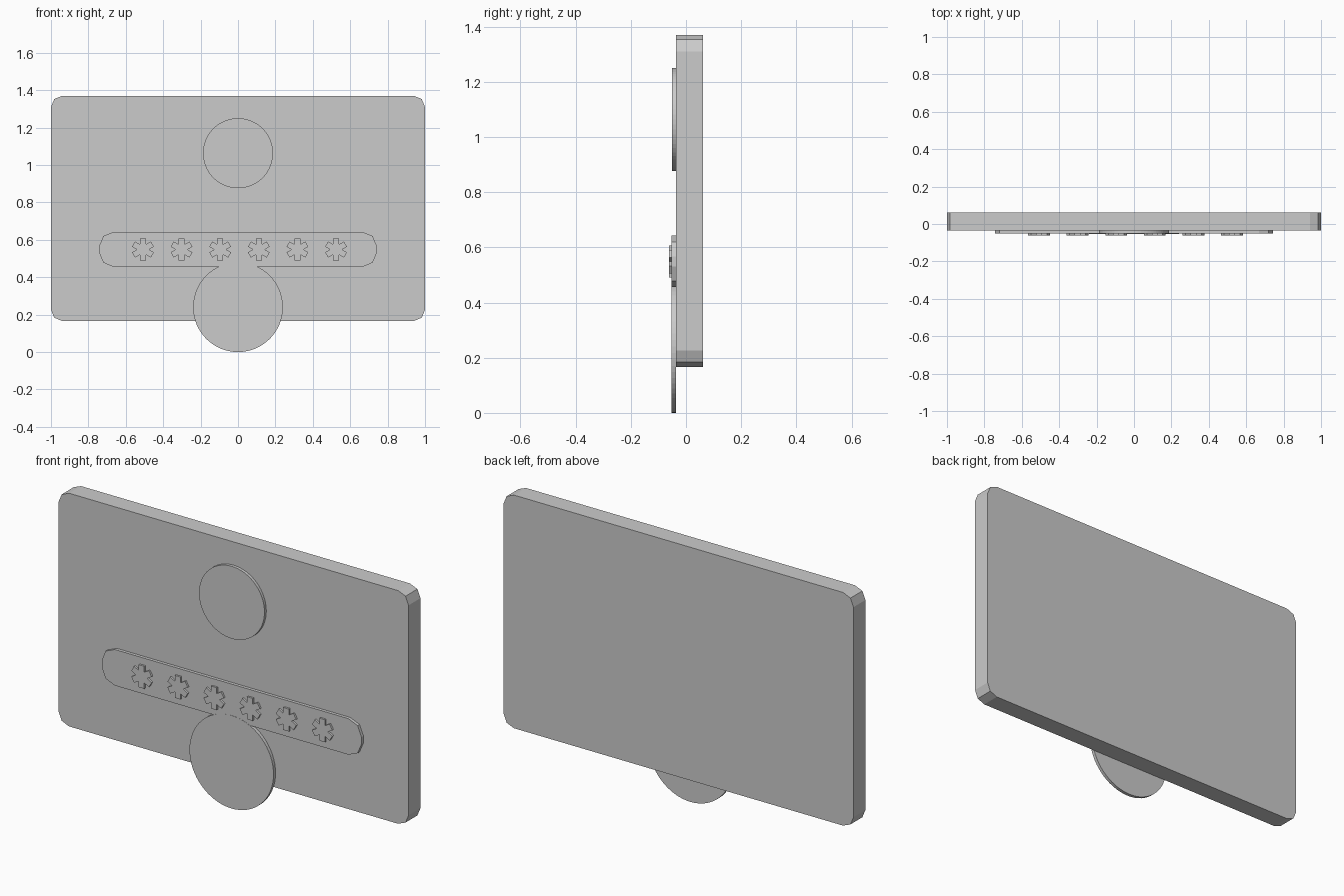
import bpy, bmesh
from math import cos, sin, pi, radians

if "Cube" in bpy.data.objects:
    bpy.data.objects.remove(bpy.data.objects["Cube"])


def plate(name, outline, y_front, y_back):
    """Extrude an x-z outline between two depths."""
    bm = bmesh.new()
    face = bm.faces.new([bm.verts.new((x, y_front, z)) for x, z in outline])
    ext = bmesh.ops.extrude_face_region(bm, geom=[face])
    moved = [v for v in ext["geom"] if isinstance(v, bmesh.types.BMVert)]
    bmesh.ops.translate(bm, verts=moved, vec=(0, y_back - y_front, 0))
    bmesh.ops.recalc_face_normals(bm, faces=bm.faces)
    mesh = bpy.data.meshes.new(name)
    bm.to_mesh(mesh)
    bm.free()
    obj = bpy.data.objects.new(name, mesh)
    bpy.context.collection.objects.link(obj)
    return obj


def rounded_rect(cx, cz, hw, hh, r, seg=2):
    pts = []
    for q, (sx, sz) in enumerate([(1, 1), (-1, 1), (-1, -1), (1, -1)]):
        for i in range(seg + 1):
            a = (q + i / seg) * pi / 2
            pts.append((cx + sx * (hw - r) + r * cos(a),
                        cz + sz * (hh - r) + r * sin(a)))
    return pts


def circle(cx, cz, r, n=64):
    return [(cx + r * cos(2 * pi * i / n), cz + r * sin(2 * pi * i / n)) for i in range(n)]


def asterisk(cx, cz, length, hw):
    # Six square-ended arms, joined at inner notches
    pts = []
    for i in range(6):
        a = radians(30 + 60 * i)
        for u, v in ((length, -hw), (length, hw)):
            pts.append((cx + u * cos(a) - v * sin(a), cz + u * sin(a) + v * cos(a)))
        n = a + radians(30)
        pts.append((cx + 2 * hw * cos(n), cz + 2 * hw * sin(n)))
    return pts


# Main slab
plate("panel", rounded_rect(0, 0.768, 1.0, 0.602, 0.06), -0.036, 0.061)

# Raised discs
plate("upper_disc", circle(0, 1.063, 0.187), -0.051, -0.034)
plate("lower_disc", circle(0, 0.24, 0.24), -0.053, -0.036)

# Entry bar with six raised marks
plate("entry_bar", rounded_rect(0, 0.549, 0.742, 0.093, 0.075), -0.052, -0.034)
for k in range(6):
    plate(f"bar_mark_{k + 1}", asterisk(0.008 + 0.2065 * (k - 2.5), 0.548, 0.058, 0.016),
          -0.062, -0.05)
